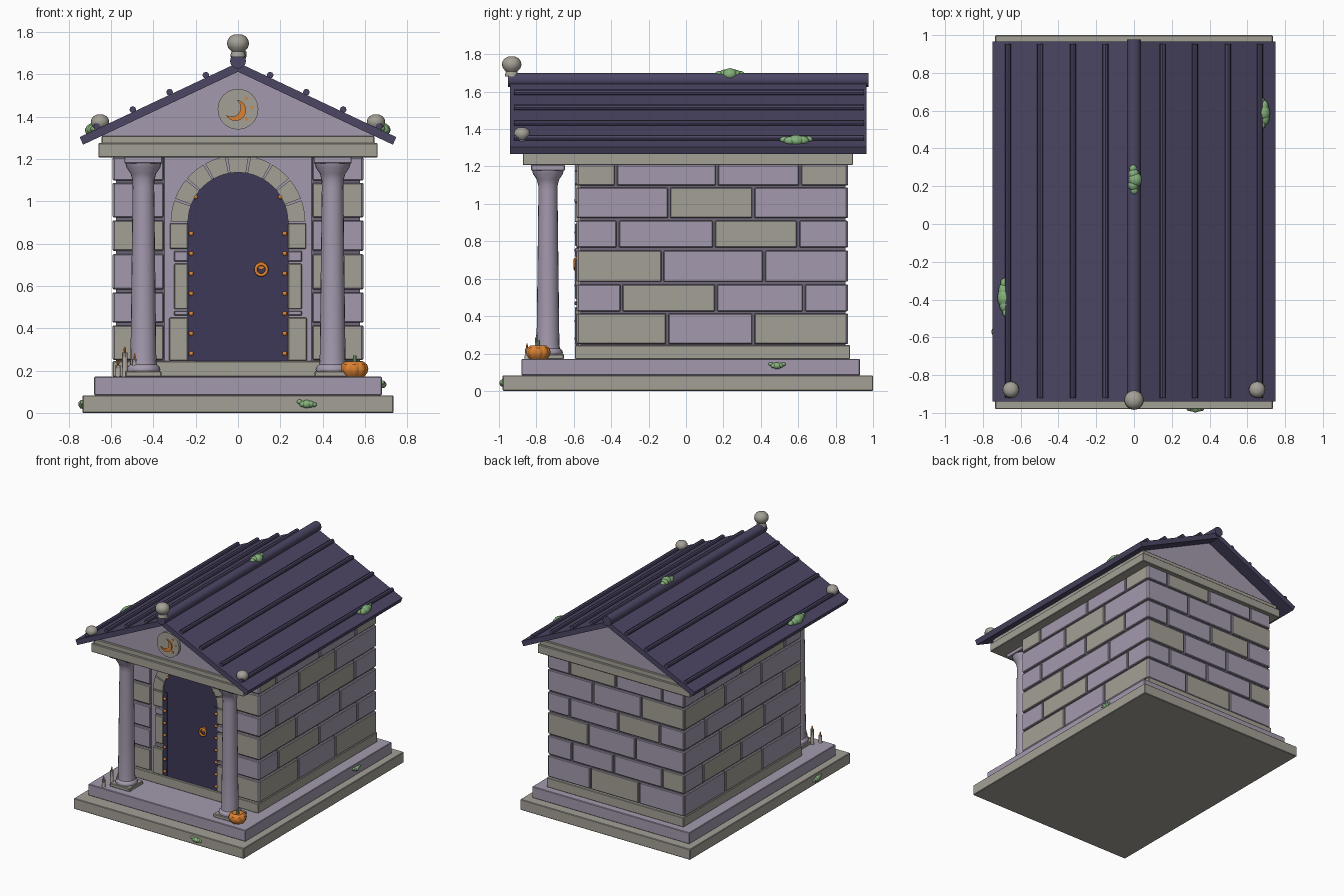
import bpy, bmesh, math, random
from mathutils import Matrix, Vector

if "Cube" in bpy.data.objects:
    bpy.data.objects.remove(bpy.data.objects["Cube"])
random.seed(4)

def mat(name, r, g, b):
    m = bpy.data.materials.new(name)
    lin = [((c / 255 + 0.055) / 1.055) ** 2.4 for c in (r, g, b)]
    m.diffuse_color = (*lin, 1)
    m.use_nodes = True
    m.node_tree.nodes["Principled BSDF"].inputs["Base Color"].default_value = m.diffuse_color
    return m

LAV = mat("lavender_stone", 164, 154, 174)
GRAY = mat("warm_gray_stone", 164, 160, 150)
ROOF = mat("roof_purple", 76, 70, 100)
DOOR = mat("door_purple", 62, 56, 88)
MORTAR = mat("mortar", 112, 105, 122)
ORANGE = mat("orange", 220, 130, 50)
GREEN = mat("moss_green", 132, 176, 122)
WAX = mat("candle_wax", 176, 166, 158)

def finish(bm, name, mats, smooth=False):
    bmesh.ops.recalc_face_normals(bm, faces=bm.faces)
    for f in bm.faces:
        f.smooth = smooth
    me = bpy.data.meshes.new(name)
    bm.to_mesh(me)
    bm.free()
    if smooth:
        me.set_sharp_from_angle(angle=math.radians(35))
    for m in (mats if isinstance(mats, list) else [mats]):
        me.materials.append(m)
    ob = bpy.data.objects.new(name, me)
    bpy.context.collection.objects.link(ob)
    return ob

def add_box(bm, x0, x1, y0, y1, z0, z1, bevel=0.0, mi=0):
    M = Matrix.Translation(((x0 + x1) / 2, (y0 + y1) / 2, (z0 + z1) / 2)) @ \
        Matrix.Diagonal((x1 - x0, y1 - y0, z1 - z0, 1))
    vs = bmesh.ops.create_cube(bm, size=1, matrix=M)["verts"]
    for f in {f for v in vs for f in v.link_faces}:
        f.material_index = mi
    if bevel:
        es = list({e for v in vs for e in v.link_edges})
        bmesh.ops.bevel(bm, geom=es, offset=bevel, segments=1, affect='EDGES')

def box(name, m, *dims, bevel=0.004):
    bm = bmesh.new()
    add_box(bm, *dims, bevel=bevel)
    return finish(bm, name, m)

def prism(name, m, pts, y0, y1, smooth=False):
    # outline in x-z, extruded along y
    bm = bmesh.new()
    a = [bm.verts.new((x, y0, z)) for x, z in pts]
    b = [bm.verts.new((x, y1, z)) for x, z in pts]
    bm.faces.new(a)
    bm.faces.new(b[::-1])
    for i in range(len(pts)):
        j = (i + 1) % len(pts)
        bm.faces.new((a[i], b[i], b[j], a[j]))
    return finish(bm, name, m, smooth)

def arc(cx, cz, r, a0, a1, n):
    return [(cx + r * math.cos(math.radians(a0 + (a1 - a0) * i / n)),
             cz + r * math.sin(math.radians(a0 + (a1 - a0) * i / n))) for i in range(n + 1)]

def lathe(name, m, prof, x, y, z=0, seg=20, s=1, ribs=0):
    bm = bmesh.new()
    rings = []
    for r, h in prof:
        ring = []
        for i in range(seg):
            t = 2 * math.pi * i / seg
            k = r * s * (1 - (0.1 * (1 - abs(math.cos(ribs * t / 2))) if ribs else 0))
            ring.append(bm.verts.new((x + k * math.cos(t), y + k * math.sin(t), z + h * s)))
        rings.append(ring)
    for p, q in zip(rings, rings[1:]):
        for i in range(seg):
            j = (i + 1) % seg
            bm.faces.new((p[i], p[j], q[j], q[i]))
    bm.faces.new(rings[0][::-1])
    bm.faces.new(rings[-1])
    return finish(bm, name, m, True)

def rod(name, m, x, z, r, y0, y1, seg=10):
    return prism(name, m, arc(x, z, r, 0, 360 - 360 / seg, seg - 1), y0, y1, True)

# stepped base and wall plinth
box("lower_step", GRAY, -.735, .735, -.98, 1.0, 0, .083)
box("upper_step", LAV, -.68, .68, -.88, .93, .083, .171)
box("wall_plinth", GRAY, -.592, .592, -.594, .877, .17, .245)

# wall core, then stone courses
box("wall_core", MORTAR, -.577, .577, -.565, .853, .2, 1.21, bevel=0)
box("front_panel", LAV, -.347, .347, -.574, -.5, .24, 1.21, bevel=0)
rows = [(.25, .414), (.426, .57), (.584, .75), (.766, .91), (.924, 1.087), (1.098, 1.207)]
side_joints = [[-.10, .36], [-.345, .16, .63], [-.125, .417], [-.365, .15, .60], [-.09, .36], [-.375, .165, .61]]
back_joints = [[-.2, .22], [-.4, .02, .38], [-.17, .24], [-.38, -.02, .4], [-.22, .2], [-.4, 0, .4]]
right_cols = ["GLG", "LGLL", "GLL", "LLGL", "LGL", "GLLG"]
left_cols = ["LGL", "LLGL", "LGL", "GLLL", "LLG", "LGLL"]
back_cols = ["LGL", "GLLL", "LLG", "LGLL", "GLL", "LLGL"]

def wall(name, joints, cols, a, b, place):
    bm = bmesh.new()
    for (z0, z1), js, cs in zip(rows, joints, cols):
        ends = [a - .006] + js + [b + .006]
        for p, q, c in zip(ends, ends[1:], cs):
            add_box(bm, *place(p + .006, q - .006), z0, z1, .005, "LG".index(c))
    finish(bm, name, [LAV, GRAY])

wall("right_wall_blocks", side_joints, right_cols, -.581, .861, lambda p, q: (.5, .593, p, q))
wall("left_wall_blocks", side_joints, left_cols, -.581, .861, lambda p, q: (-.593, -.5, p, q))
wall("back_wall_blocks", back_joints, back_cols, -.588, .588, lambda p, q: (p, q, .78, .867))
for s, n, cols in ((-1, "left", "GLLGLL"), (1, "right", "GLGLGL")):
    wall(n + "_front_blocks", [[]] * 6, cols, .352, .588,
         lambda p, q: (min(s * p, s * q), max(s * p, s * q), -.586, -.5))

# arched door with stone surround
CZ = .90
prism("door", DOOR, [(.24, .24)] + arc(0, CZ, .24, 0, 180, 24) + [(-.24, .24)], -.58, -.5)
for i in range(9):
    a = i * 20
    prism("arch_stone", GRAY, arc(0, CZ, .318, a + .9, a + 19.1, 3) + arc(0, CZ, .236, a + 19.1, a + .9, 3),
          -.594, -.5)
for s in (-1, 1):
    for z0, z1, w, m in ((.246, .45, .325, GRAY), (.46, .482, .302, LAV), (.49, .705, .302, GRAY),
                         (.715, .765, .302, LAV), (.775, .896, .322, GRAY)):
        box("jamb_stone", m, *sorted((s * .236, s * w)), -.593, -.5, z0, z1)
    box("door_strap", DOOR, *sorted((s * .205, s * .236)), -.586, -.57, .246, .9, bevel=0)
    for x, z in [(.221, .28 + .0945 * i) for i in range(7)] + [(.2, 1.02)]:
        bm = bmesh.new()
        bmesh.ops.create_icosphere(bm, subdivisions=2, radius=.011,
                                   matrix=Matrix.Translation((s * x, -.586, z)))
        finish(bm, "door_stud", ORANGE, True)
rod("knocker_plate", ORANGE, .11, .697, .02, -.592, -.57, 12)
bpy.ops.mesh.primitive_torus_add(location=(.11, -.593, .677), rotation=(math.pi / 2, 0, 0), major_radius=.026,
                                 minor_radius=.008, major_segments=20, minor_segments=8)
ring = bpy.context.object
ring.name = "knocker_ring"
ring.data.materials.append(ORANGE)
bpy.ops.object.shade_smooth()

# porch columns
for s in (-1, 1):
    x, y = s * .447, -.738
    box("column_foot", GRAY, x - .085, x + .085, y - .085, y + .085, .17, .197)
    lathe("column", LAV, [(.078, .195), (.08, .205), (.076, .218), (.064, .228), (.061, .25), (.058, .5),
          (.051, 1.07), (.052, 1.10), (.06, 1.13), (.08, 1.16), (.085, 1.18)], x, y)
    box("column_cap", LAV, x - .09, x + .09, y - .09, y + .09, 1.178, 1.21)

# entablature, pediment and roof
box("entablature", GRAY, -.66, .66, -.872, .893, 1.207, 1.275)
box("cornice", GRAY, -.645, .645, -.86, .88, 1.27, 1.309)
prism("pediment", LAV, [(-.642, 1.3), (.642, 1.3), (.642, 1.312), (0, 1.615), (-.642, 1.312)], -.845, .865)
prism("roof", ROOF, [(0, 1.655), (.748, 1.303), (.732, 1.267), (0, 1.612), (-.732, 1.267), (-.748, 1.303)],
      -.94, .965)
rod("ridge_cap", ROOF, 0, 1.663, .038, -.952, .977, 12)
for s in (-1, 1):
    for x in (.152, .323, .497, .667):
        rod("roof_seam", ROOF, s * x, 1.667 - .4706 * x, .016, -.92, .953, 8)

# moon medallion
rod("medallion", GRAY, 0, 1.435, .096, -.866, -.84, 32)
d = math.radians(-35)
moon = arc(0, 0, .05, -120, 120, 20) + arc(-.0225, 0, .0434, 93, -93, 16)[1:-1]
prism("moon", ORANGE, [(-.012 + x * math.cos(d) - z * math.sin(d), 1.43 + x * math.sin(d) + z * math.cos(d))
                       for x, z in moon], -.874, -.86)
for x, z, r in ((.04, 1.486, .008), (.066, 1.443, .007), (.04, 1.388, .009)):
    rod("star_dot", ORANGE, x, z, r, -.871, -.86, 8)

# roof finials
ball = [(.036, -.06), (.034, -.045), (.03, -.035), (.046, -.018), (.052, 0), (.05, .018), (.038, .036), (.018, .046)]
lathe("ridge_finial", GRAY, ball, 0, -.932, 1.742, 16)
for s in (-1, 1):
    lathe("eave_finial", GRAY, ball, s * .652, -.877, 1.371, 16, .84)

# pumpkin
lathe("pumpkin", ORANGE, [(.02, .006), (.045, 0), (.06, .016), (.066, .037), (.06, .058), (.042, .072), (.014, .066)],
      .55, -.79, .171, 48, 1, 8)
lathe("pumpkin_stem", GREEN, [(.013, .23), (.009, .25), (.008, .272)], .552, -.79, 0, 8)

# candles
for x, y, h in ((-.567, -.85, .055), (-.535, -.795, .115), (-.488, -.78, .083)):
    lathe("candle", WAX, [(.015, 0), (.013, .008), (.012, h)], x, y, .171, 10)
    lathe("flame", ORANGE, [(.003, 0), (.007, .008), (.005, .017), (.001, .028)], x, y, .171 + h, 8)

# moss clumps: squashed lumps along y, turned to the surface
def moss(name, loc, length, width, thick, rot):
    bm = bmesh.new()
    for i in range(5):
        t = (i - 2) / 2
        k = 1 - .45 * abs(t)
        off = Vector((random.uniform(-.2, .2) * width, t * length * .34, 0))
        M = Matrix.Translation(loc) @ rot @ Matrix.Translation(off) @ \
            Matrix.Diagonal((width * .45 * k, length * .24 * k, thick * k, 1))
        bmesh.ops.create_icosphere(bm, subdivisions=2, radius=1, matrix=M)
    finish(bm, name, GREEN, True)

def R(deg, axis):
    return Matrix.Rotation(math.radians(deg), 4, axis)

moss("ridge_moss", (.01, .235, 1.692), .17, .08, .034, R(0, 'Y'))
moss("right_roof_moss", (.68, .59, 1.343), .19, .075, .03, R(25, 'Y'))
moss("left_roof_moss", (-.68, -.39, 1.343), .22, .08, .03, R(-25, 'Y'))
moss("front_step_moss", (.325, -.98, .047), .1, .045, .018, R(90, 'Z') @ R(90, 'Y'))
moss("left_step_moss", (-.735, -.57, .045), .11, .05, .02, R(90, 'Y'))
moss("right_step_moss", (.682, .487, .137), .1, .04, .02, R(90, 'Y'))
